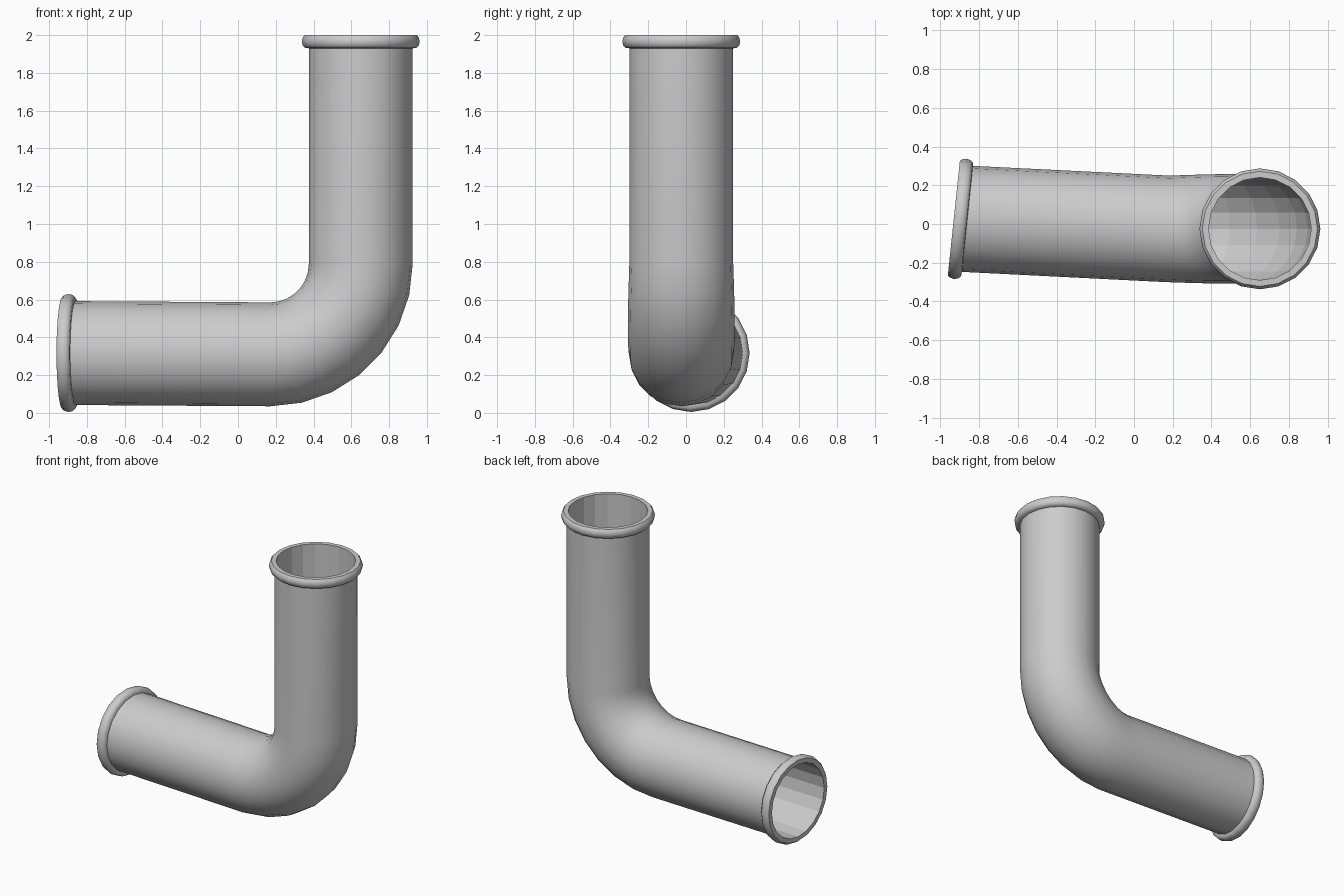
import bpy, bmesh
from math import sin, cos, pi, radians
from mathutils import Vector

if "Cube" in bpy.data.objects:
    bpy.data.objects.remove(bpy.data.objects["Cube"])

SIDES = 20
R_OUT, R_IN = 0.275, 0.265
Y = -0.025


def ring(bm, c, t, r, widen=1.0):
    """Circle of vertices around centre c, facing along t."""
    t = Vector(t).normalized()
    u = Vector((0, 1, 0))
    u = (u - t * u.dot(t)).normalized()
    v = t.cross(u)
    return [bm.verts.new(Vector(c) + u * (r * widen * cos(a)) + v * (r * sin(a)))
            for a in (2 * pi * i / SIDES for i in range(SIDES))]


def sweep(name, rings, smooth=True, flip=False):
    """Skin a list of (centre, direction, radius, widen) rings."""
    bm = bmesh.new()
    loops = [ring(bm, *r) for r in rings]
    for a, b in zip(loops, loops[1:]):
        for i in range(SIDES):
            j = (i + 1) % SIDES
            q = [a[i], a[j], b[j], b[i]]
            bm.faces.new(q[::-1] if flip else q).smooth = smooth
    bm.normal_update()
    for e in bm.edges:
        if len(e.link_faces) == 2 and e.calc_face_angle() > radians(50):
            e.smooth = False
    me = bpy.data.meshes.new(name)
    bm.to_mesh(me)
    bm.free()
    ob = bpy.data.objects.new(name, me)
    bpy.context.collection.objects.link(ob)
    return ob


# Mouth of each leg: centre of the end face and outward direction
top_c, top_d = Vector((0.65, Y, 2.0)), Vector((0, 0, 1))
side_c, side_d = Vector((-0.93, 0.03, 0.317)), Vector((-1, 0.105, 0)).normalized()


def path(r):
    """Centre line from the top mouth, round the bend, to the side mouth."""
    pts = [(top_c, -top_d, r, 1.0)]
    n = 7
    for k in range(n + 1):
        a = pi / 2 * k / n
        c = (0.17 + 0.48 * cos(a), Y, 0.79 - 0.48 * sin(a))
        pts.append((c, (-sin(a), 0.04 * sin(a), -cos(a)), r, 1 + 0.03 * sin(2 * a)))
    pts.append((side_c, side_d, r, 1.0))
    return pts


# Pipe walls
sweep("outer_pipe", path(R_OUT))
sweep("inner_wall", path(R_IN), smooth=False, flip=True)

# Rounded end collars: (distance behind the face, radius)
PROFILE = [(0, R_IN), (0, 0.297), (0.012, 0.307), (0.032, 0.312),
           (0.053, 0.308), (0.068, 0.295), (0.07, R_OUT - 0.002)]
for name, c, d in (("top_collar", top_c, top_d), ("side_collar", side_c, side_d)):
    sweep(name, [(c - d * s, d, r, 1.0) for s, r in PROFILE], flip=True)
